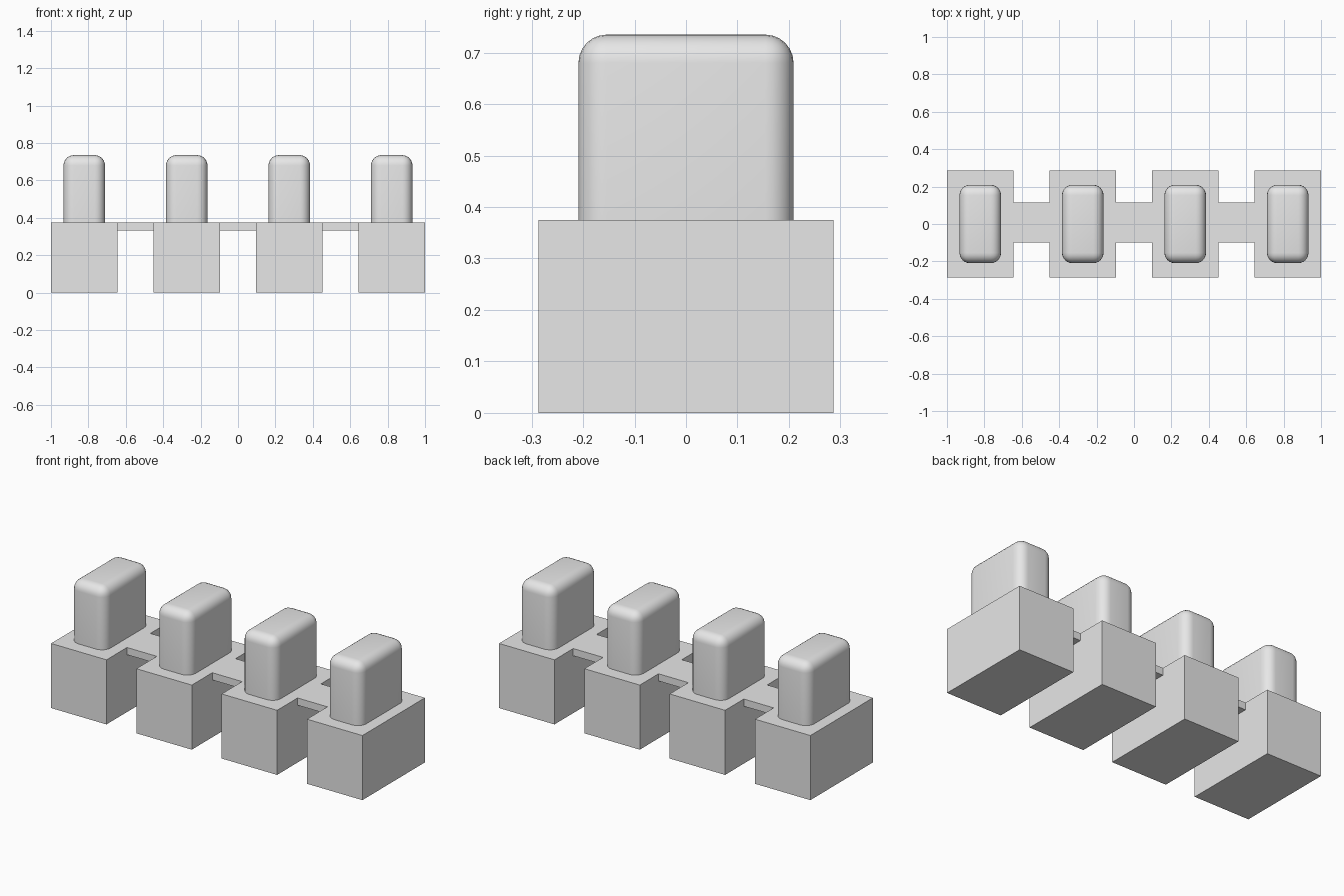
import bpy, bmesh

if "Cube" in bpy.data.objects:
    bpy.data.objects.remove(bpy.data.objects["Cube"])

grey = bpy.data.materials.new("plain_grey")
grey.diffuse_color = (0.8, 0.8, 0.8, 1)
grey.use_nodes = True
grey.node_tree.nodes["Principled BSDF"].inputs["Base Color"].default_value = grey.diffuse_color

PITCH = 0.548
TOP = 0.375


def box(name, lo, hi, radius=0):
    """Box between two corners; a radius rounds every edge except the bottom ones."""
    bm = bmesh.new()
    bmesh.ops.create_cube(bm, size=1)
    for v in bm.verts:
        v.co = [(a + b) / 2 + c * (b - a) for a, b, c in zip(lo, hi, v.co)]
    if radius:
        edges = [e for e in bm.edges if any(v.co.z > lo[2] + 1e-4 for v in e.verts)]
        bmesh.ops.bevel(bm, geom=edges, offset=radius, segments=6, profile=0.5,
                        affect='EDGES', clamp_overlap=True)
    mesh = bpy.data.meshes.new(name)
    bm.to_mesh(mesh)
    bm.free()
    mesh.materials.append(grey)
    ob = bpy.data.objects.new(name, mesh)
    bpy.context.collection.objects.link(ob)
    if radius:
        bpy.context.view_layer.objects.active = ob
        ob.select_set(True)
        bpy.ops.object.shade_smooth_by_angle()
        ob.select_set(False)
    return ob


# Four blocks, each with a rounded peg on top
for i in range(4):
    x = (i - 1.5) * PITCH
    box("block", (x - 0.178, -0.287, 0), (x + 0.178, 0.287, TOP))
    box("rounded_peg", (x - 0.111, -0.209, TOP), (x + 0.111, 0.209, 0.735), 0.055)

# Thin bridges joining neighbouring blocks flush with their tops
for i in range(3):
    x = (i - 1) * PITCH
    box("bridge", (x - 0.096, -0.099, 0.333), (x + 0.096, 0.115, TOP))
